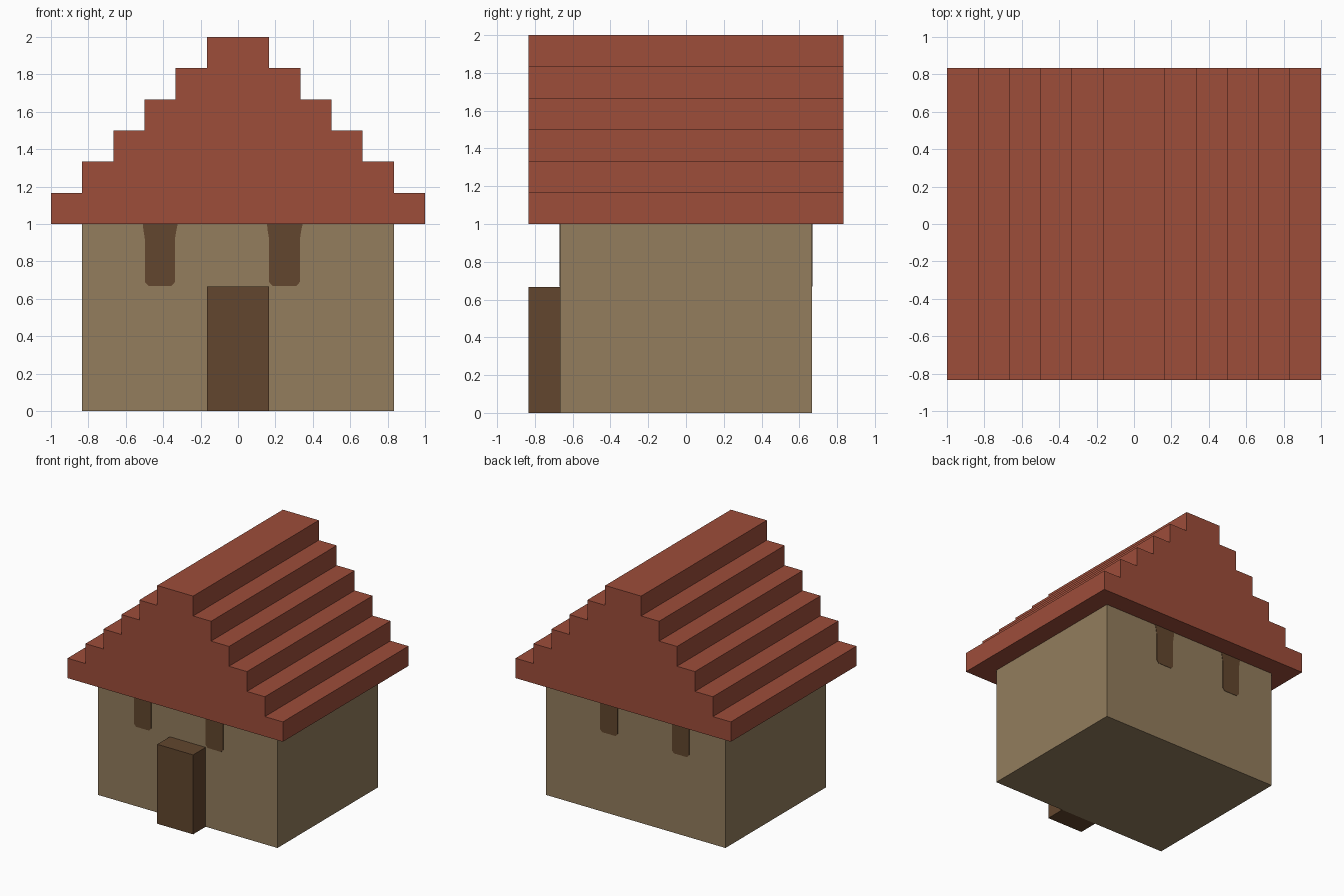
import bpy, bmesh

if "Cube" in bpy.data.objects:
    bpy.data.objects.remove(bpy.data.objects["Cube"])

U = 1 / 6  # the model sits on a grid of sixths


def srgb(r, g, b):
    f = lambda c: c / 12.92 if c <= 0.04045 else ((c + 0.055) / 1.055) ** 2.4
    return (f(r / 255), f(g / 255), f(b / 255), 1)


def material(name, rgb):
    m = bpy.data.materials.new(name)
    m.diffuse_color = srgb(*rgb)
    m.use_nodes = True
    m.node_tree.nodes["Principled BSDF"].inputs["Base Color"].default_value = m.diffuse_color
    return m


roof_red = material("roof_red", (157, 77, 58))
wall_tan = material("wall_tan", (147, 125, 93))
dark_wood = material("dark_wood", (98, 70, 46))


def extrude_profile(name, points, y0, y1, mat):
    """Extrude an x-z outline from y0 to y1 into a closed solid."""
    bm = bmesh.new()
    face = bm.faces.new([bm.verts.new((x, y0, z)) for x, z in points])
    ext = bmesh.ops.extrude_face_region(bm, geom=[face])
    verts = [v for v in ext["geom"] if isinstance(v, bmesh.types.BMVert)]
    bmesh.ops.translate(bm, verts=verts, vec=(0, y1 - y0, 0))
    bmesh.ops.recalc_face_normals(bm, faces=bm.faces)
    mesh = bpy.data.meshes.new(name)
    bm.to_mesh(mesh)
    bm.free()
    mesh.materials.append(mat)
    obj = bpy.data.objects.new(name, mesh)
    bpy.context.collection.objects.link(obj)
    return obj


def rect(x0, x1, z0, z1):
    return [(x0, z0), (x1, z0), (x1, z1), (x0, z1)]


# Walls and door
extrude_profile("walls", rect(-5 * U, 5 * U, 0, 1), -4 * U, 4 * U, wall_tan)
extrude_profile("door", rect(-U, U, 0, 4 * U), -5 * U, -4 * U, dark_wood)

# Stepped roof: climb the right side, then mirror down the left
right = []
for i in range(6):
    half = (6 - i) * U
    right += [(half, 1 + i * U), (half, 1 + (i + 1) * U)]
left = [(-x, z) for x, z in reversed(right)]
extrude_profile("roof", right + left, -5 * U, 5 * U, roof_red)

# Painted windows: rounded at the bottom, flared under the eaves, front and back
for side, sign in (("front", -1), ("back", 1)):
    for label, x0, x1 in (("left", -0.498, -0.337), ("right", 0.166, 0.331)):
        outline = [(x0, 0.69), (x0 + 0.02, 0.668), (x1 - 0.02, 0.668), (x1, 0.69),
                   (x1, 0.92), (x1 + 0.008, 0.97), (x1 + 0.015, 1.0),
                   (x0 - 0.011, 1.0), (x0 - 0.008, 0.97), (x0, 0.92)]
        extrude_profile(f"{side}_window_{label}", outline,
                        sign * 4 * U, sign * (4 * U + 0.003), dark_wood)
